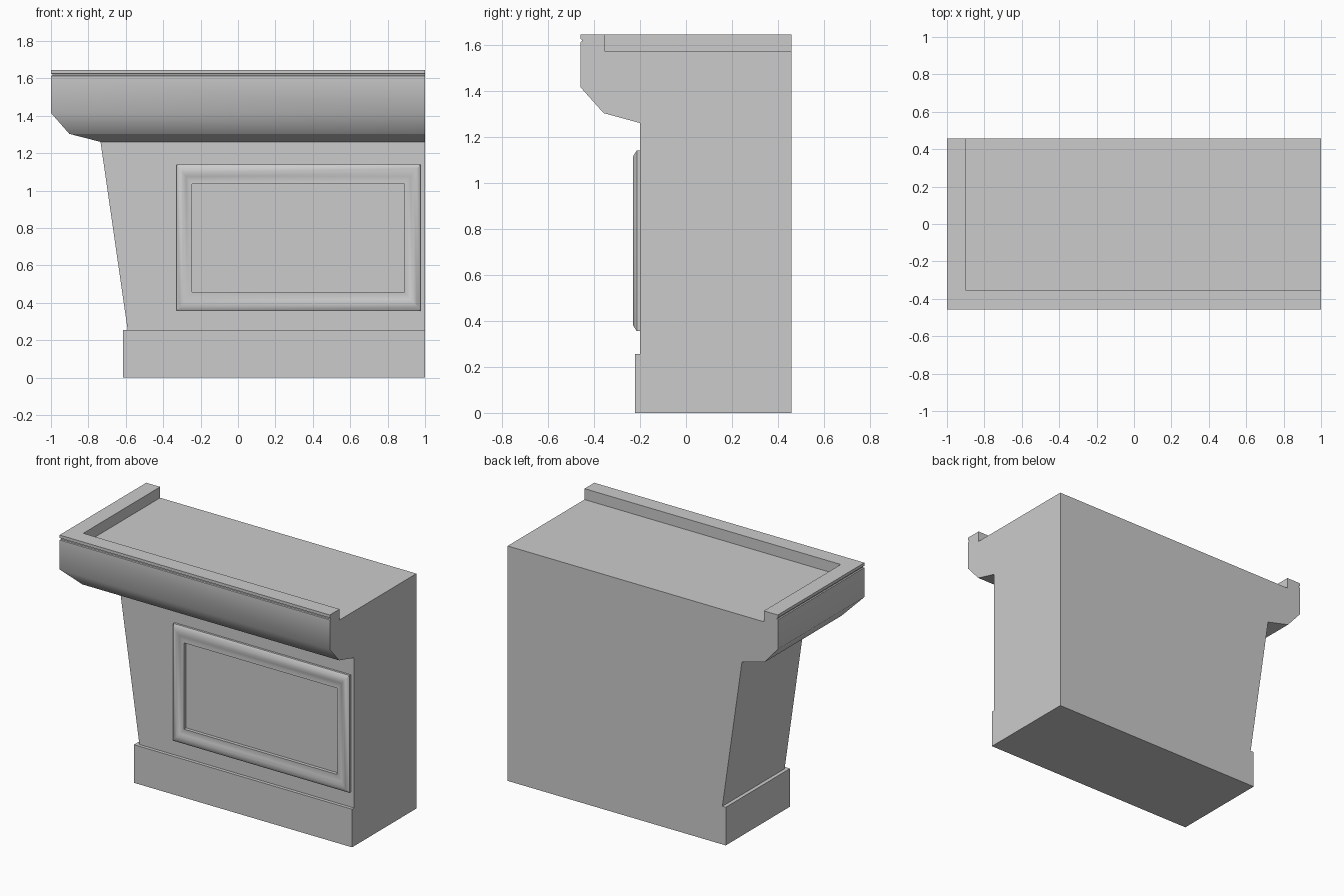
import bpy, bmesh

if "Cube" in bpy.data.objects:
    bpy.data.objects.remove(bpy.data.objects["Cube"])

RIGHT, BACK = 1.0, 0.458


def finish(bm, name):
    bmesh.ops.recalc_face_normals(bm, faces=bm.faces)
    mesh = bpy.data.meshes.new(name)
    bm.to_mesh(mesh)
    bm.free()
    obj = bpy.data.objects.new(name, mesh)
    bpy.context.collection.objects.link(obj)
    return obj


# Counter body: corner position (x, y) at each height, swept along front and left side
levels = [
    (-0.615, -0.222, 0.0), (-0.615, -0.222, 0.255),     # plinth
    (-0.59, -0.20, 0.255), (-0.735, -0.20, 1.26),       # leaning wall
    (-0.902, -0.358, 1.303), (-1.0, -0.458, 1.415),     # flared cornice
    (-1.0, -0.458, 1.612), (-0.993, -0.451, 1.615),     # small groove
    (-0.993, -0.451, 1.622), (-1.0, -0.458, 1.625),
    (-1.0, -0.458, 1.645), (-0.897, -0.355, 1.645),     # raised rim
    (-0.897, -0.355, 1.572),
]
SMOOTH_LEVEL = 5   # the cornice is shaded smooth across this bend

bm = bmesh.new()
rows = [[bm.verts.new(p) for p in ((RIGHT, y, z), (x, y, z), (x, BACK, z))]
        for x, y, z in levels]
for a, b in zip(rows, rows[1:]):
    for i in range(2):
        bm.faces.new((a[i], a[i + 1], b[i + 1], b[i]))
# Back right corner, floor, recessed top and the two flat end faces
low = bm.verts.new((RIGHT, BACK, 0))
high = bm.verts.new((RIGHT, BACK, levels[-1][2]))
bm.faces.new(rows[0] + [low])
bm.faces.new(rows[-1] + [high])
bm.faces.new([r[0] for r in rows] + [high, low])
bm.faces.new([r[2] for r in rows] + [high, low])
bend = rows[SMOOTH_LEVEL]
soft = {bm.edges.get((bend[i], bend[i + 1])) for i in range(2)}
for f in bm.faces:
    f.smooth = True
for e in bm.edges:
    e.smooth = e in soft
finish(bm, "counter_body")

# Panel moulding: profile of (inset fraction, y) swept around a rectangle
outer = (-0.33, 0.975, 0.355, 1.14)
inner = (-0.245, 0.89, 0.458, 1.035)
profile = [(0, -0.195), (0, -0.214), (0.22, -0.229), (0.42, -0.231),
           (0.62, -0.222), (0.8, -0.219), (1, -0.222), (1, -0.195)]
bm = bmesh.new()
rings = []
for t, y in profile:
    x0, x1, z0, z1 = (o + (i - o) * t for o, i in zip(outer, inner))
    rings.append([bm.verts.new(p) for p in
                  ((x0, y, z0), (x1, y, z0), (x1, y, z1), (x0, y, z1))])
for a, b in zip(rings, rings[1:] + rings[:1]):
    for i in range(4):
        j = (i + 1) % 4
        bm.faces.new((a[i], a[j], b[j], b[i]))
moulding = finish(bm, "panel_moulding")
bpy.context.view_layer.objects.active = moulding
moulding.select_set(True)
bpy.ops.object.shade_smooth_by_angle(angle=0.7)
